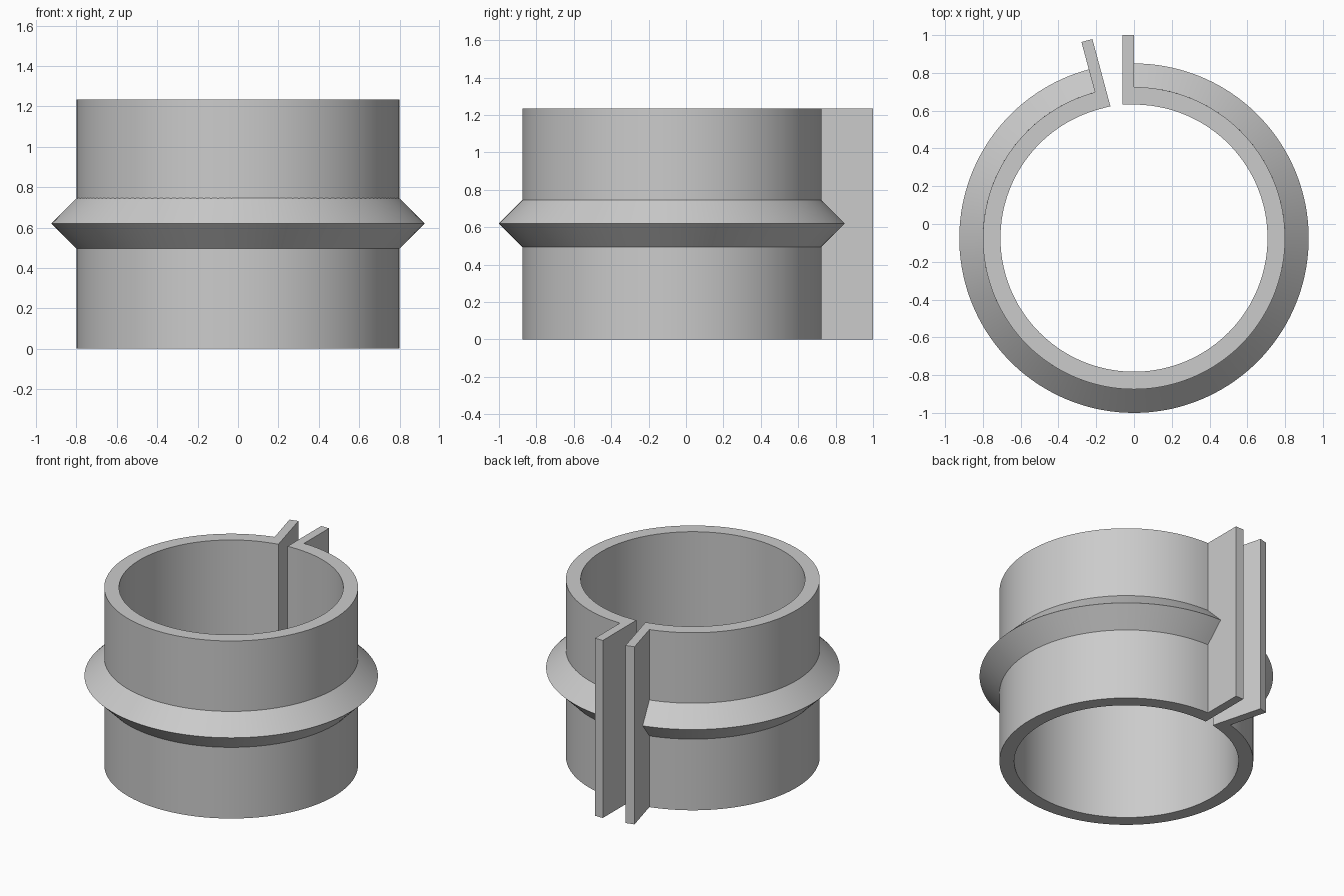
import bpy, bmesh
from math import sin, cos, radians

cube = bpy.data.objects.get("Cube")
if cube:
    bpy.data.objects.remove(cube, do_unlink=True)

CENTRE_Y = -0.075
INNER, OUTER, RIDGE, LIP = 0.707, 0.80, 0.925, 1.075
HEIGHT, MID, HALF = 1.235, 0.62, 0.125
THICK = 0.06
END = radians(345)
STEPS = 138

grey = bpy.data.materials.new("plain grey")
grey.use_nodes = True
colour = (0.6, 0.6, 0.6, 1)
grey.diffuse_color = colour
grey.node_tree.nodes["Principled BSDF"].inputs["Base Color"].default_value = colour


def point(r, a, z=0.0, side=0.0):
    """Point at radius r, clockwise from the back, shifted sideways."""
    return (r * sin(a) + side * cos(a), r * cos(a) - side * sin(a) + CENTRE_Y, z)


def finish(bm, name):
    bmesh.ops.recalc_face_normals(bm, faces=bm.faces[:])
    mesh = bpy.data.meshes.new(name)
    bm.to_mesh(mesh)
    bm.free()
    obj = bpy.data.objects.new(name, mesh)
    bpy.context.collection.objects.link(obj)
    mesh.materials.append(grey)
    bpy.ops.object.select_all(action="DESELECT")
    obj.select_set(True)
    bpy.context.view_layer.objects.active = obj
    bpy.ops.object.shade_smooth_by_angle(angle=radians(30))


# Split band with its two clamping lips, extruded from one outline
angles = [END * i / STEPS for i in range(STEPS + 1)]
outline = [point(OUTER, a) for a in angles]
outline += [point(LIP, END), point(LIP, END, side=THICK), point(INNER, END, side=THICK)]
outline += [point(INNER, a) for a in reversed(angles)]
outline += [point(INNER, 0, side=-THICK), point(LIP, 0, side=-THICK), point(LIP, 0)]
bm = bmesh.new()
base = bm.faces.new([bm.verts.new(p) for p in outline])
top = bmesh.ops.extrude_face_region(bm, geom=[base], use_keep_orig=True)["geom"]
bmesh.ops.translate(bm, vec=(0, 0, HEIGHT),
                    verts=[v for v in top if isinstance(v, bmesh.types.BMVert)])
finish(bm, "split_band_with_lips")

# Triangular ridge swept round the band, ends buried in the lips
bm = bmesh.new()
BURY = 0.02
section = [(OUTER, MID - HALF), (RIDGE, MID), (OUTER, MID + HALF), (OUTER - 0.03, MID)]
rings = []
for i in range(STEPS + 1):
    a = -BURY + (END + 2 * BURY) * i / STEPS
    rings.append([bm.verts.new(point(r, a, z)) for r, z in section])
for p, q in zip(rings, rings[1:]):
    for k in range(len(section)):
        j = (k + 1) % len(section)
        bm.faces.new((p[k], p[j], q[j], q[k]))
bm.faces.new(rings[0])
bm.faces.new(rings[-1])
finish(bm, "outer_ridge")
